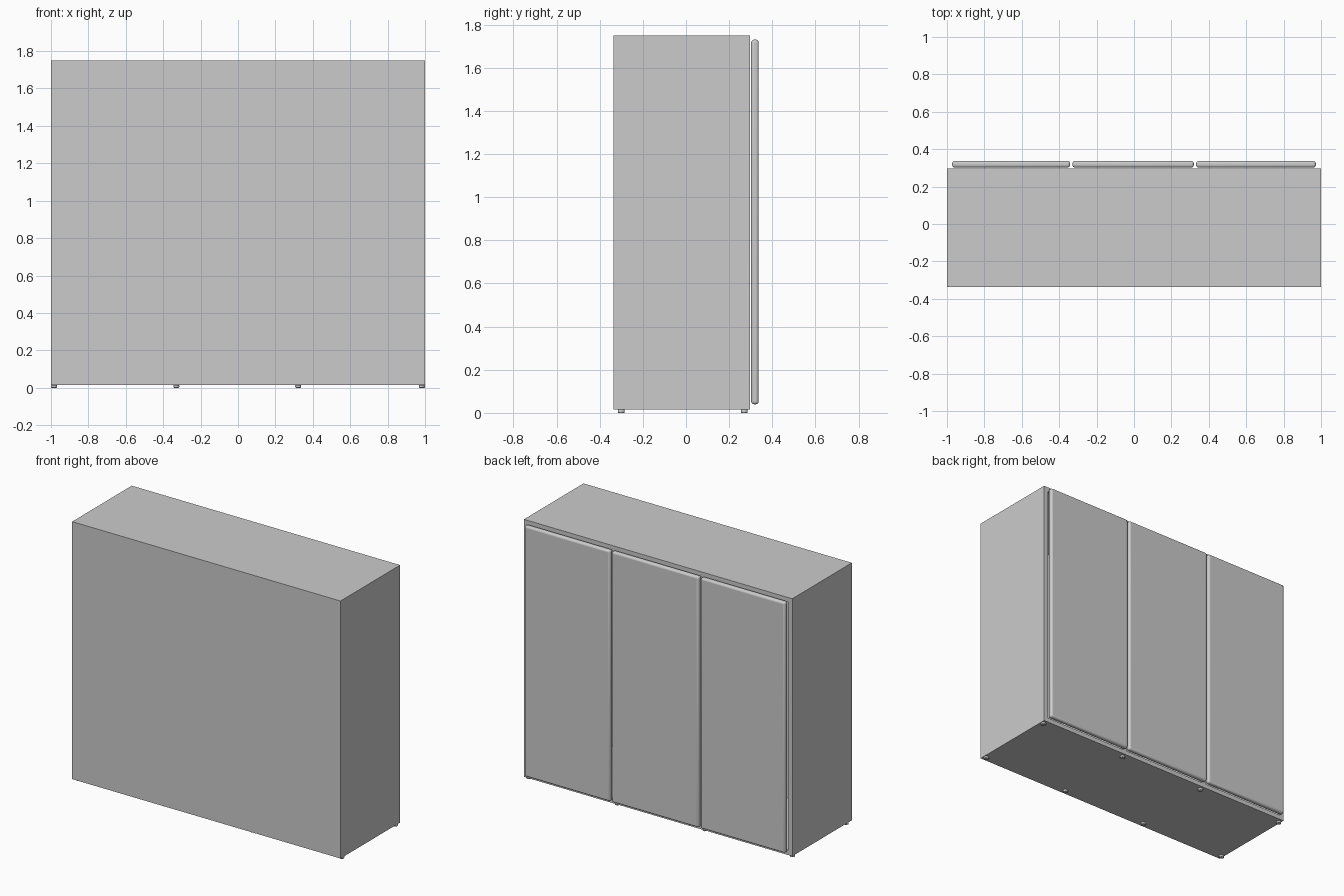
import bpy

if "Cube" in bpy.data.objects:
    bpy.data.objects.remove(bpy.data.objects["Cube"])

def finish(o, name, bevel, segments):
    o.name = name
    if bevel:
        m = o.modifiers.new("Bevel", 'BEVEL')
        m.width, m.segments = bevel, segments
    bpy.ops.object.shade_smooth_by_angle()
    return o

def box(name, x, y, z, bevel=0.0, segments=1):
    """Box from (min, max) ranges on each axis."""
    bpy.ops.mesh.primitive_cube_add(size=1, location=[(a + b) / 2 for a, b in (x, y, z)])
    o = bpy.context.object
    o.scale = [b - a for a, b in (x, y, z)]
    bpy.ops.object.transform_apply(location=False, rotation=False, scale=True)
    return finish(o, name, bevel, segments)

BACK, OPEN = -0.337, 0.297      # carcass depth range
Z0, Z1 = 0.015, 1.75            # carcass height range
T = 0.03                        # panel thickness

# Carcass: sides, top, bottom, closed face and two partitions
box("left_side", (-1, -1 + T), (BACK, OPEN), (Z0, Z1))
box("right_side", (1 - T, 1), (BACK, OPEN), (Z0, Z1))
box("top_panel", (-1 + T, 1 - T), (BACK, OPEN), (Z1 - T, Z1))
box("bottom_panel", (-1 + T, 1 - T), (BACK, OPEN), (Z0, Z0 + T))
box("closed_panel", (-1 + T, 1 - T), (BACK, BACK + 0.015), (Z0 + T, Z1 - T))
for side, x in (("left", -0.335), ("right", 0.326)):
    box(side + "_partition", (x - T / 2, x + T / 2), (BACK + 0.015, OPEN), (Z0 + T, Z1 - T))

# Three doors with rounded edges
for name, xs in (("left_door", (-0.972, -0.342)),
                 ("middle_door", (-0.329, 0.320)),
                 ("right_door", (0.332, 0.972))):
    box(name, xs, (0.302, 0.337), (0.04, 1.73), 0.013, 4)

# Small round feet under every upright
for i, x in enumerate((-0.983, -0.33, 0.322, 0.983)):
    for end, y in (("closed", -0.30), ("door", 0.27)):
        bpy.ops.mesh.primitive_cylinder_add(vertices=20, radius=0.016, depth=Z0,
                                            location=(x, y, Z0 / 2))
        finish(bpy.context.object, f"foot_{end}_{i + 1}", 0.003, 2)
